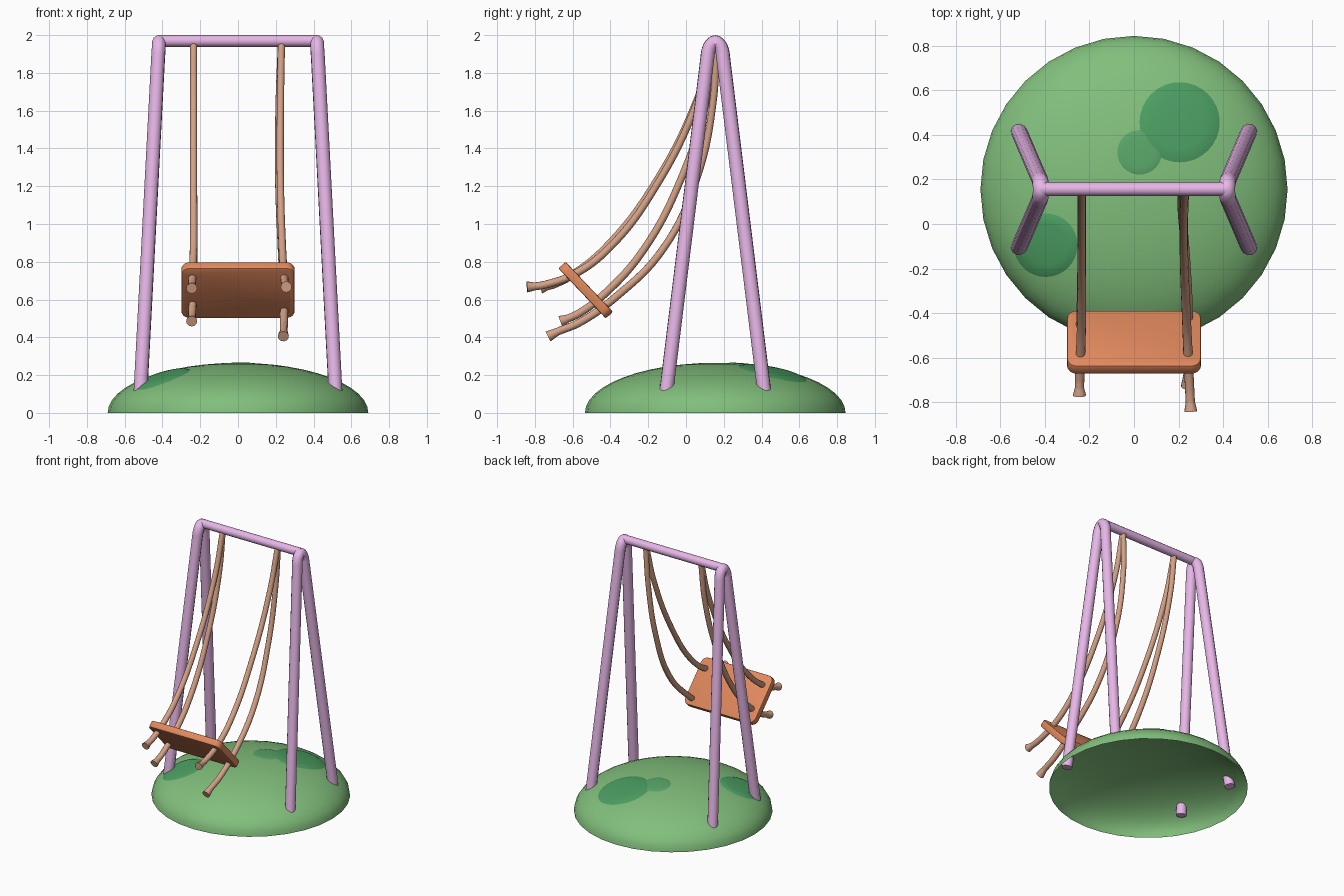
import bpy, bmesh, math
from mathutils import Vector

if "Cube" in bpy.data.objects:
    bpy.data.objects.remove(bpy.data.objects["Cube"])

CY, R, H = 0.155, 0.69, 0.265        # mound centre, radius, height


def material(name, rgb):
    m = bpy.data.materials.new(name)
    m.diffuse_color = (*rgb, 1)
    m.use_nodes = True
    m.node_tree.nodes["Principled BSDF"].inputs["Base Color"].default_value = m.diffuse_color
    return m


PINK = material("pink", (0.80, 0.47, 0.80))
ORANGE = material("orange", (0.75, 0.25, 0.11))
ROPE = material("rope", (0.66, 0.36, 0.24))
GRASS = material("grass", (0.22, 0.52, 0.20))
DARK = material("dark_grass", (0.07, 0.34, 0.12))
MID = material("mid_grass", (0.10, 0.38, 0.14))


def finish(name, bm, mat, angle=40):
    bmesh.ops.recalc_face_normals(bm, faces=bm.faces)
    me = bpy.data.meshes.new(name)
    bm.to_mesh(me)
    bm.free()
    me.materials.append(mat)
    ob = bpy.data.objects.new(name, me)
    bpy.context.collection.objects.link(ob)
    bpy.context.view_layer.objects.active = ob
    ob.select_set(True)
    bpy.ops.object.shade_smooth_by_angle(angle=math.radians(angle))
    ob.select_set(False)
    return ob


def tube(name, pts, radius, mat, radii=None, smooth=True):
    """Round tube through points; smooth gives a flowing path."""
    cu = bpy.data.curves.new(name, 'CURVE')
    cu.dimensions = '3D'
    cu.bevel_depth, cu.bevel_resolution = radius, 4
    cu.resolution_u = 8
    cu.use_fill_caps = True
    sp = cu.splines.new('BEZIER')
    sp.bezier_points.add(len(pts) - 1)
    for i, (b, p) in enumerate(zip(sp.bezier_points, pts)):
        b.co = p
        b.handle_left_type = b.handle_right_type = 'AUTO' if smooth else 'VECTOR'
        b.radius = radii[i] if radii else 1
    cu.materials.append(mat)
    ob = bpy.data.objects.new(name, cu)
    bpy.context.collection.objects.link(ob)
    return ob


def dome_z(x, y):
    return H * math.sqrt(max(0, 1 - (x * x + (y - CY) ** 2) / R ** 2))


# Grassy mound: open half ellipsoid
bm = bmesh.new()
bmesh.ops.create_uvsphere(bm, u_segments=32, v_segments=24, radius=1)
bmesh.ops.delete(bm, geom=[v for v in bm.verts if v.co.z < -0.01], context='VERTS')
for v in bm.verts:
    v.co = (v.co.x * R, v.co.y * R + CY, max(0, v.co.z) * H)
finish("mound", bm, GRASS, 60)


# Darker grass patches draped on the mound
def patch(name, cx, cy, r, lift, mat):
    bm = bmesh.new()
    n, rings = 32, 6
    prev = [bm.verts.new((cx, cy, dome_z(cx, cy) + lift))]
    for k in range(1, rings + 1):
        ring = []
        for i in range(n):
            a = 2 * math.pi * i / n
            x, y = cx + r * k / rings * math.cos(a), cy + r * k / rings * math.sin(a)
            ring.append(bm.verts.new((x, y, dome_z(x, y) + lift * (k < rings))))
        for i in range(n):
            j = (i + 1) % n
            if k == 1:
                bm.faces.new((prev[0], ring[i], ring[j]))
            else:
                bm.faces.new((prev[i], ring[i], ring[j], prev[j]))
        prev = ring
    finish(name, bm, mat, 60)


patch("large_patch", 0.205, 0.457, 0.18, 0.007, DARK)
patch("small_patch", 0.025, 0.322, 0.10, 0.004, MID)
patch("front_patch", -0.397, -0.095, 0.143, 0.008, DARK)

# A-frame: one bent tube per side, plus the cross bar
for side, s in (("left", -1), ("right", 1)):
    half = [(0.517, -0.262, 0.09), (0.423, -0.042, 1.88), (0.42, -0.034, 1.925), (0.419, -0.02, 1.95)]
    path = half + [(0.418, 0, 1.962)] + [(x, -y, z) for x, y, z in reversed(half)]
    ob = tube(side + "_legs", [(s * x, CY + y, z) for x, y, z in path], 0.037, PINK)
    b = ob.data.splines[0].bezier_points
    for i, j in ((0, 1), (-1, -2)):          # keep the long leg runs straight
        d = b[j].co - b[i].co
        for p in (b[i], b[j]):
            p.handle_left_type = p.handle_right_type = 'FREE'
            h = d.normalized() * (0.015 if i == 0 else -0.015)
            p.handle_left, p.handle_right = p.co - h, p.co + h
tube("top_bar", [(-0.42, 0.157, 1.969), (0.42, 0.157, 1.969)], 0.031, PINK, smooth=False)

# Seat: rounded plank, tilted as it swings forward
bm = bmesh.new()
bmesh.ops.create_cube(bm, size=1)
for v in bm.verts:
    v.co = Vector((v.co.x * 0.60, v.co.y * 0.365, v.co.z * 0.052))
corners = [e for e in bm.edges if abs(e.verts[0].co.z - e.verts[1].co.z) > 0.01]
bmesh.ops.bevel(bm, geom=corners, offset=0.045, segments=5, profile=0.5, affect='EDGES')
rims = [e for e in bm.edges if abs(e.verts[0].co.z - e.verts[1].co.z) < 0.001]
bmesh.ops.bevel(bm, geom=rims, offset=0.008, segments=2, profile=0.5, affect='EDGES')
seat = finish("seat", bm, ORANGE)
seat.rotation_euler.x = math.radians(-46.5)
seat.location = (0, -0.531, 0.65)

# Ropes: hang from the bar, pass through the seat, flare at the cut ends
ropes = {
    "left_front_rope": [(-0.235, 0.15, 1.96), (-0.235, 0.06, 1.66), (-0.235, -0.18, 1.19),
                        (-0.235, -0.42, 0.88), (-0.24, -0.58, 0.745), (-0.244, -0.70, 0.68),
                        (-0.245, -0.735, 0.67), (-0.245, -0.77, 0.66)],
    "right_front_rope": [(0.23, 0.15, 1.96), (0.225, 0.065, 1.66), (0.225, -0.165, 1.19),
                         (0.235, -0.41, 0.87), (0.243, -0.59, 0.735), (0.25, -0.74, 0.68),
                         (0.253, -0.80, 0.67), (0.255, -0.842, 0.667)],
    "left_back_rope": [(-0.235, 0.155, 1.96), (-0.235, 0.11, 1.66), (-0.235, -0.03, 1.23),
                       (-0.235, -0.22, 0.87), (-0.238, -0.42, 0.64), (-0.243, -0.57, 0.525),
                       (-0.244, -0.625, 0.50), (-0.245, -0.665, 0.485)],
    "right_back_rope": [(0.23, 0.16, 1.96), (0.218, 0.145, 1.66), (0.215, 0.06, 1.25),
                        (0.23, -0.12, 0.87), (0.243, -0.37, 0.615), (0.243, -0.57, 0.475),
                        (0.242, -0.68, 0.43), (0.24, -0.73, 0.405)],
}
for name, pts in ropes.items():
    tube(name, pts, 0.019, ROPE, radii=[1, 1, 1, 1.05, 1.1, 1.1, 1.1, 1.55])
